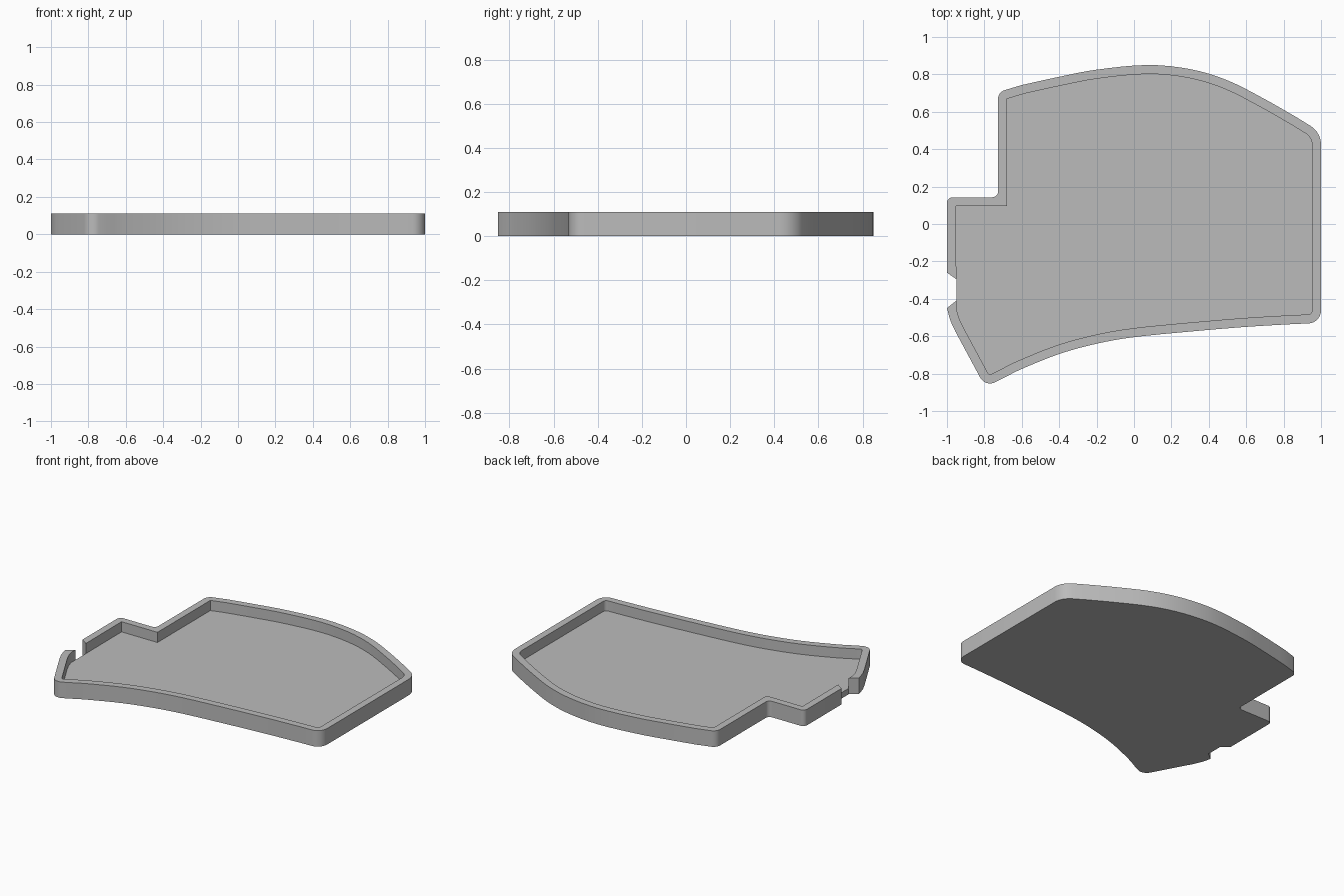
import bpy
import bmesh
import math
from mathutils import Vector

HEIGHT, FLOOR, WALL = 0.11, 0.04, 0.048

cube = bpy.data.objects.get("Cube")
if cube:
    bpy.data.objects.remove(cube)

grey = bpy.data.materials.new("plain grey")
grey.use_nodes = True
grey.diffuse_color = (0.5, 0.5, 0.5, 1)
grey.node_tree.nodes["Principled BSDF"].inputs["Base Color"].default_value = (0.5, 0.5, 0.5, 1)


def spline(points, steps=4):
    """Smooth curve through the points, as (point, corner radius) pairs."""
    p = [Vector(q) for q in points]
    p = [2 * p[0] - p[1]] + p + [2 * p[-1] - p[-2]]
    out = []
    for a, b, c, d in zip(p, p[1:], p[2:], p[3:]):
        for i in range(steps):
            t = i / steps
            out.append((b + (c - a) * t / 2 + (a - 2.5 * b + 2 * c - d / 2) * t * t
                        + (1.5 * (b - c) + (d - a) / 2) * t ** 3, 0))
    return out + [(p[-2], 0)]


def corner(x, y, radius=0):
    return [(Vector((x, y)), radius)]


def offset(path, dist):
    """Move an open path to its right, with mitred corners and smaller radii."""
    pts = [p for p, r in path]
    out = []
    for i, (p, r) in enumerate(path):
        d1 = (p - pts[i - 1]).normalized() if i else (pts[1] - p).normalized()
        d2 = (pts[i + 1] - p).normalized() if i < len(pts) - 1 else d1
        n1, n2 = Vector((d1.y, -d1.x)), Vector((d2.y, -d2.x))
        out.append((p + (n1 + n2) * dist / (1 + n1.dot(n2)), max(r - dist, 0)))
    return out


def fillet(path, steps=8):
    """Replace each corner that has a radius with an arc."""
    out = []
    for i, (p, r) in enumerate(path):
        if r < 0.005:
            out.append(p)
            continue
        u = (path[i - 1][0] - p).normalized()
        v = (path[i + 1][0] - p).normalized()
        half = u.angle(v) / 2
        centre = p + (u + v).normalized() * r / math.sin(half)
        a = p + u * r / math.tan(half) - centre
        b = p + v * r / math.tan(half) - centre
        sweep = math.pi - 2 * half
        for k in range(steps + 1):
            t = k / steps
            out.append(centre + (a * math.sin((1 - t) * sweep) + b * math.sin(t * sweep))
                       / math.sin(sweep))
    return out


# Outline of the tray, running clockwise from one side of the gap to the other
back_curve = [(-0.6, 0.743), (-0.4, 0.787), (-0.2, 0.825), (0.07, 0.85),
              (0.3, 0.828), (0.5, 0.768), (0.7, 0.667), (0.87, 0.57)]
front_curve = [(0.85, -0.535), (0.6, -0.55), (0.3, -0.575), (0, -0.605),
               (-0.2, -0.64), (-0.4, -0.695), (-0.6, -0.775), (-0.7, -0.825)]
outline = (corner(-1, -0.26) + corner(-1, 0.143, 0.03) + corner(-0.727, 0.143, 0.03)
           + corner(-0.727, 0.705, 0.05) + spline(back_curve)
           + corner(1, 0.49, 0.12) + corner(1, -0.529, 0.07) + spline(front_curve)
           + corner(-0.795, -0.872, 0.06)
           + spline([(-0.955, -0.575), (-0.982, -0.515), (-1, -0.45)]))
outer = fillet(outline)
inner = fillet(offset(outline, WALL))
inner[0], inner[-1] = Vector((-0.95, -0.295)), Vector((-0.95, -0.41))

# Tray with a raised rim that is open at the gap
bm = bmesh.new()


def ring(points, z):
    return [bm.verts.new((p.x, p.y, z)) for p in points]


def strip(low, high):
    for i in range(len(low) - 1):
        bm.faces.new((low[i], low[i + 1], high[i + 1], high[i]))


out_low, out_top = ring(outer, 0), ring(outer, HEIGHT)
in_floor, in_top = ring(inner, FLOOR), ring(inner, HEIGHT)
gap_low = ring((inner[0], inner[-1]), 0)
strip(out_low, out_top)
strip(in_floor, in_top)
bm.faces.new(out_top + in_top[::-1])
bm.faces.new(in_floor)
bm.faces.new(out_low + gap_low[::-1])
for end, low in ((0, gap_low[0]), (-1, gap_low[1])):
    bm.faces.new((out_low[end], out_top[end], in_top[end], in_floor[end], low))
bm.faces.new((gap_low[0], gap_low[1], in_floor[-1], in_floor[0]))
bmesh.ops.recalc_face_normals(bm, faces=bm.faces)

mesh = bpy.data.meshes.new("tray")
bm.to_mesh(mesh)
bm.free()
mesh.materials.append(grey)
tray = bpy.data.objects.new("tray", mesh)
bpy.context.collection.objects.link(tray)
bpy.context.view_layer.objects.active = tray
tray.select_set(True)
bpy.ops.object.shade_smooth_by_angle(angle=math.radians(30))
